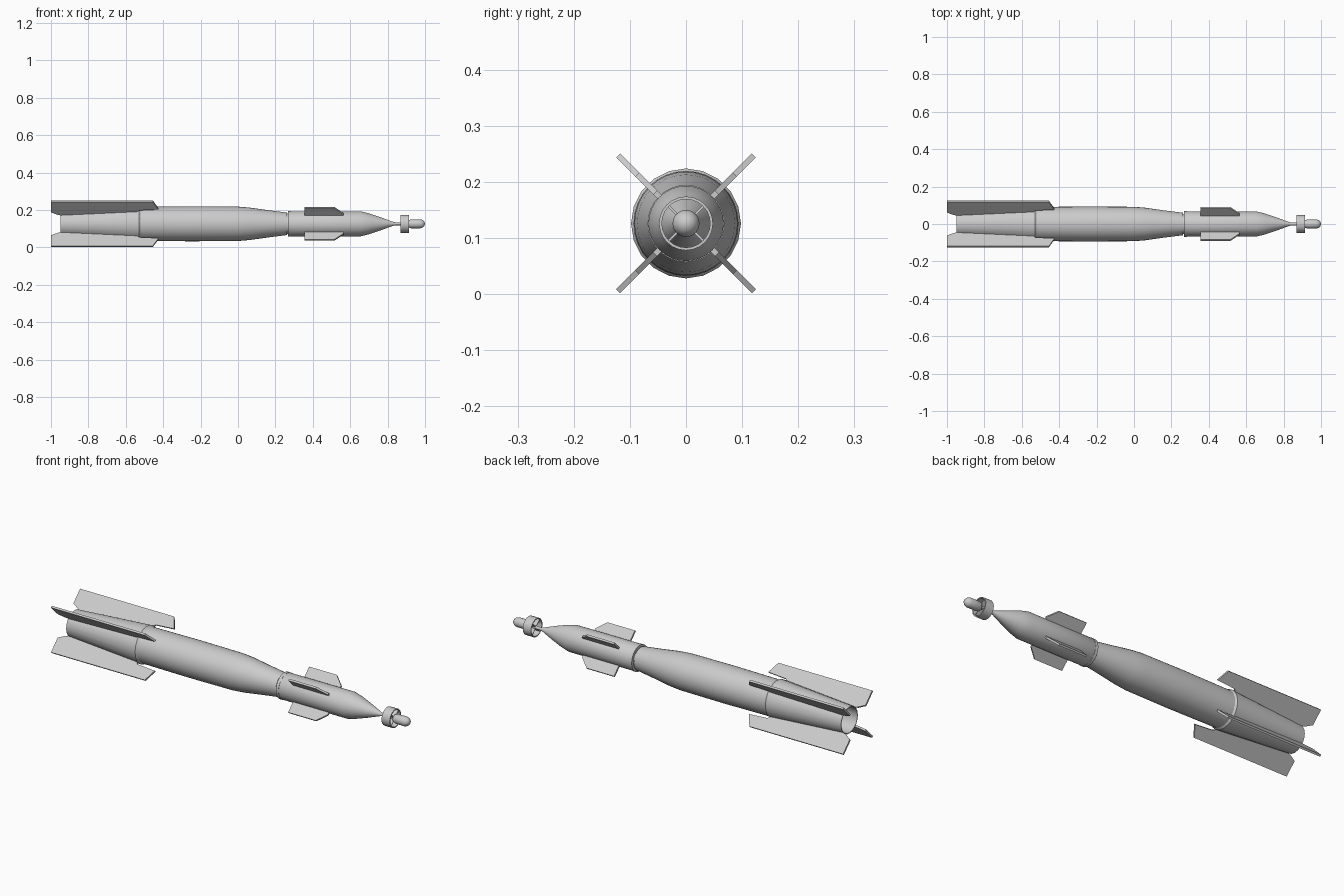
import bpy, bmesh, math
from mathutils import Matrix, Vector

if "Cube" in bpy.data.objects:
    bpy.data.objects.remove(bpy.data.objects["Cube"])

AXIS_Z = 0.126
grey = bpy.data.materials.new("light_grey")
grey.diffuse_color = (0.60, 0.60, 0.60, 1)
grey.use_nodes = True
grey.node_tree.nodes["Principled BSDF"].inputs["Base Color"].default_value = grey.diffuse_color


def finish(name, bm, smooth=True):
    bmesh.ops.remove_doubles(bm, verts=bm.verts, dist=1e-5)
    bmesh.ops.recalc_face_normals(bm, faces=bm.faces)
    mesh = bpy.data.meshes.new(name)
    bm.to_mesh(mesh)
    bm.free()
    mesh.materials.append(grey)
    ob = bpy.data.objects.new(name, mesh)
    ob.location.z = AXIS_Z
    bpy.context.collection.objects.link(ob)
    if smooth:
        bpy.ops.object.select_all(action='DESELECT')
        ob.select_set(True)
        bpy.context.view_layer.objects.active = ob
        bpy.ops.object.shade_smooth_by_angle(angle=math.radians(30))
    return ob


def lathe(name, profile, sides=32, closed=False):
    """Spin (x, radius) points round the x axis."""
    bm = bmesh.new()
    verts = [bm.verts.new((x, 0, r)) for x, r in profile]
    pairs = list(zip(verts, verts[1:]))
    if closed:
        pairs.append((verts[-1], verts[0]))
    edges = [bm.edges.new(p) for p in pairs]
    bmesh.ops.spin(bm, geom=verts + edges, cent=(0, 0, 0), axis=(1, 0, 0),
                   angle=math.tau, steps=sides, use_duplicate=False)
    return finish(name, bm)


def cross_plates(name, outline, thick):
    """Four plates at 45 degrees from an (x, radius) outline."""
    bm = bmesh.new()
    for k in range(4):
        rot = Matrix.Rotation(math.radians(45 + 90 * k), 3, 'X')
        a, b = ([bm.verts.new(rot @ Vector((x, s * thick / 2, r))) for x, r in outline]
                for s in (-1, 1))
        bm.faces.new(a)
        bm.faces.new(b[::-1])
        n = len(outline)
        for i in range(n):
            j = (i + 1) % n
            bm.faces.new((a[j], a[i], b[i], b[j]))
    return finish(name, bm, smooth=False)


# Main body, bulging in the middle and tapering to the neck
lathe("main_body", [(-0.55, 0), (-0.55, 0.091), (-0.25, 0.0935), (0, 0.092), (0.06, 0.087),
                    (0.16, 0.073), (0.262, 0.060), (0.262, 0.054), (0.272, 0.054), (0.272, 0)])

# Hollow tail cone with a raised sloping collar
lathe("tail_cone", [(-0.515, 0.088), (-0.53, 0.098), (-0.95, 0.070), (-0.95, 0.066),
                    (-0.56, 0.088)], sides=20, closed=True)

# Guidance section with pointed nose
lathe("guidance_section", [(0.268, 0), (0.268, 0.064), (0.275, 0.067), (0.655, 0.067),
                           (0.70, 0.056), (0.76, 0.036), (0.825, 0.012), (0.84, 0.008),
                           (0.93, 0.008), (0.93, 0)])
lathe("neck_band", [(0.268, 0.06), (0.268, 0.0685), (0.283, 0.0685), (0.283, 0.06)], closed=True)

# Seeker bullet, ring and spokes
lathe("seeker_bullet", [(0.912, 0), (0.912, 0.019), (0.925, 0.024), (0.976, 0.024),
                        (0.988, 0.020), (0.996, 0.012), (1.0, 0)], sides=24)
lathe("seeker_ring", [(0.868, 0.043), (0.868, 0.048), (0.915, 0.048), (0.915, 0.043)],
      sides=24, closed=True)
cross_plates("seeker_spokes", [(0.872, 0.005), (0.872, 0.045), (0.912, 0.045), (0.912, 0.005)], 0.004)

# Rear fins and forward canards
cross_plates("tail_fins", [(-0.425, 0.113), (-0.455, 0.171), (-1.0, 0.171), (-1.0, 0.092),
                           (-0.965, 0.073), (-0.945, 0.068), (-0.54, 0.092), (-0.53, 0.106)], 0.010)
cross_plates("canards", [(0.355, 0.060), (0.355, 0.123), (0.515, 0.123), (0.563, 0.078),
                         (0.563, 0.060)], 0.010)
